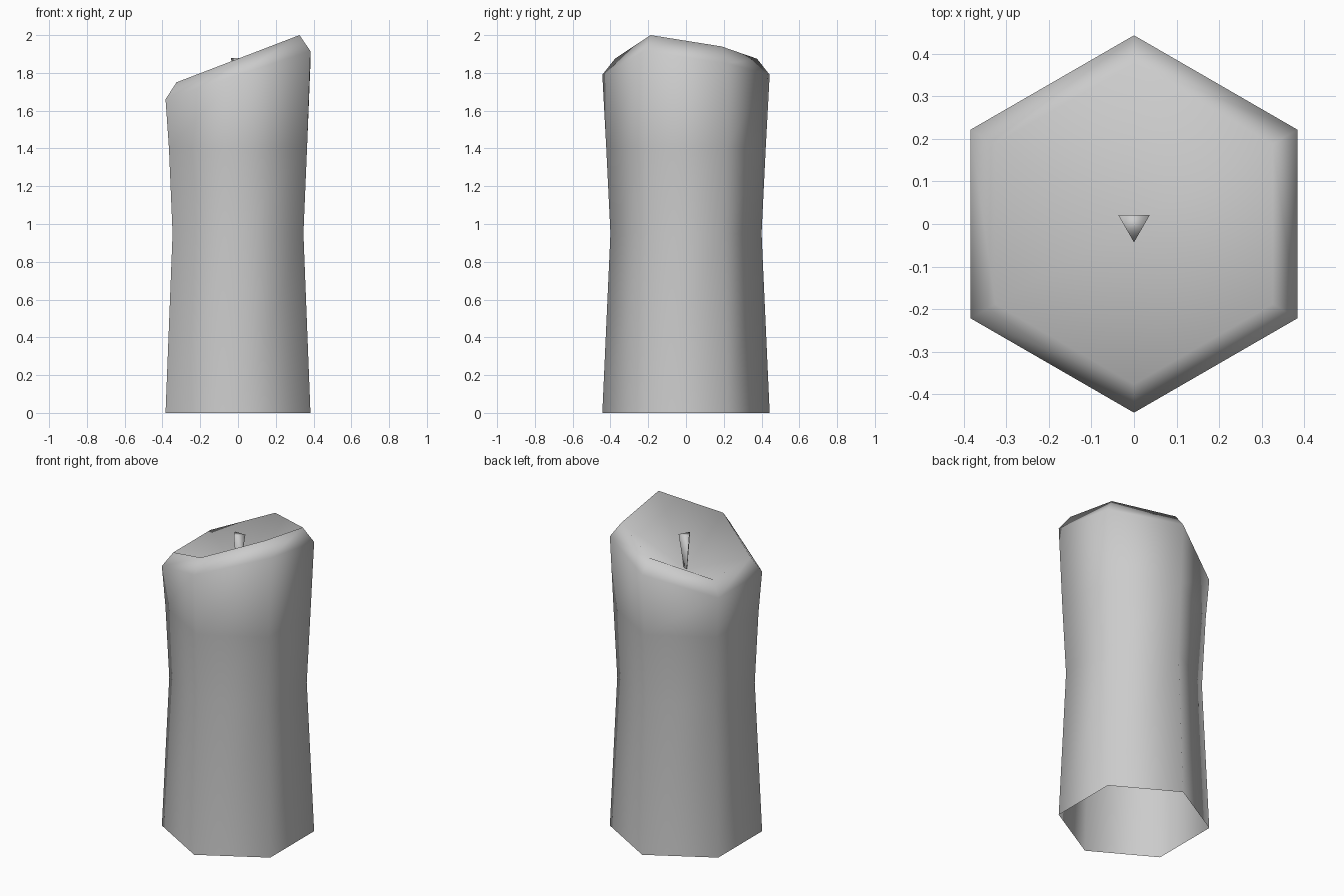
import bpy
import bmesh
from math import sin, cos, pi

default_cube = bpy.data.objects.get("Cube")
if default_cube:
    bpy.data.objects.remove(default_cube, do_unlink=True)

wax_grey = bpy.data.materials.new("wax_grey")
wax_grey.use_nodes = True
wax_grey.diffuse_color = (0.6, 0.6, 0.6, 1)
wax_grey.node_tree.nodes["Principled BSDF"].inputs["Base Color"].default_value = (0.6, 0.6, 0.6, 1)


def ring(bm, radius, heights):
    """Polygon ring with one corner at the front; one height per corner."""
    n = len(heights)
    verts = []
    for i, z in enumerate(heights):
        a = 2 * pi * i / n - pi / 2
        verts.append(bm.verts.new((radius * cos(a), radius * sin(a), z)))
    return verts


def bridge(bm, low, high):
    n = len(low)
    for i in range(n):
        j = (i + 1) % n
        bm.faces.new((low[i], low[j], high[j], high[i]))


def finish(bm, name):
    mesh = bpy.data.meshes.new(name)
    bm.to_mesh(mesh)
    bm.free()
    mesh.materials.append(wax_grey)
    mesh.shade_smooth()
    obj = bpy.data.objects.new(name, mesh)
    bpy.context.collection.objects.link(obj)


# Candle body: open-bottomed hexagonal shell, waisted, with a slanted rim
outer_edge = [1.79, 1.915, 1.85, 1.79, 1.66, 1.66]
rim = [1.875, 2.0, 1.94, 1.875, 1.75, 1.75]
bm = bmesh.new()
rings = [
    ring(bm, 0.443, [0] * 6),
    ring(bm, 0.4, [0.95] * 6),
    ring(bm, 0.422, [1.4] * 6),
    ring(bm, 0.443, outer_edge),
    ring(bm, 0.376, rim),
]
for low, high in zip(rings, rings[1:]):
    bridge(bm, low, high)

# Melted hollow inside the rim
centre = bm.verts.new((0, 0, 1.66))
for i in range(6):
    bm.faces.new((rings[-1][i], rings[-1][(i + 1) % 6], centre))
finish(bm, "candle_body")

# Wick: three-sided, narrowing downwards into the hollow
bm = bmesh.new()
foot = ring(bm, 0.012, [1.665] * 3)
tip = ring(bm, 0.043, [1.88] * 3)
bridge(bm, foot, tip)
bm.faces.new(tip)
finish(bm, "wick")
